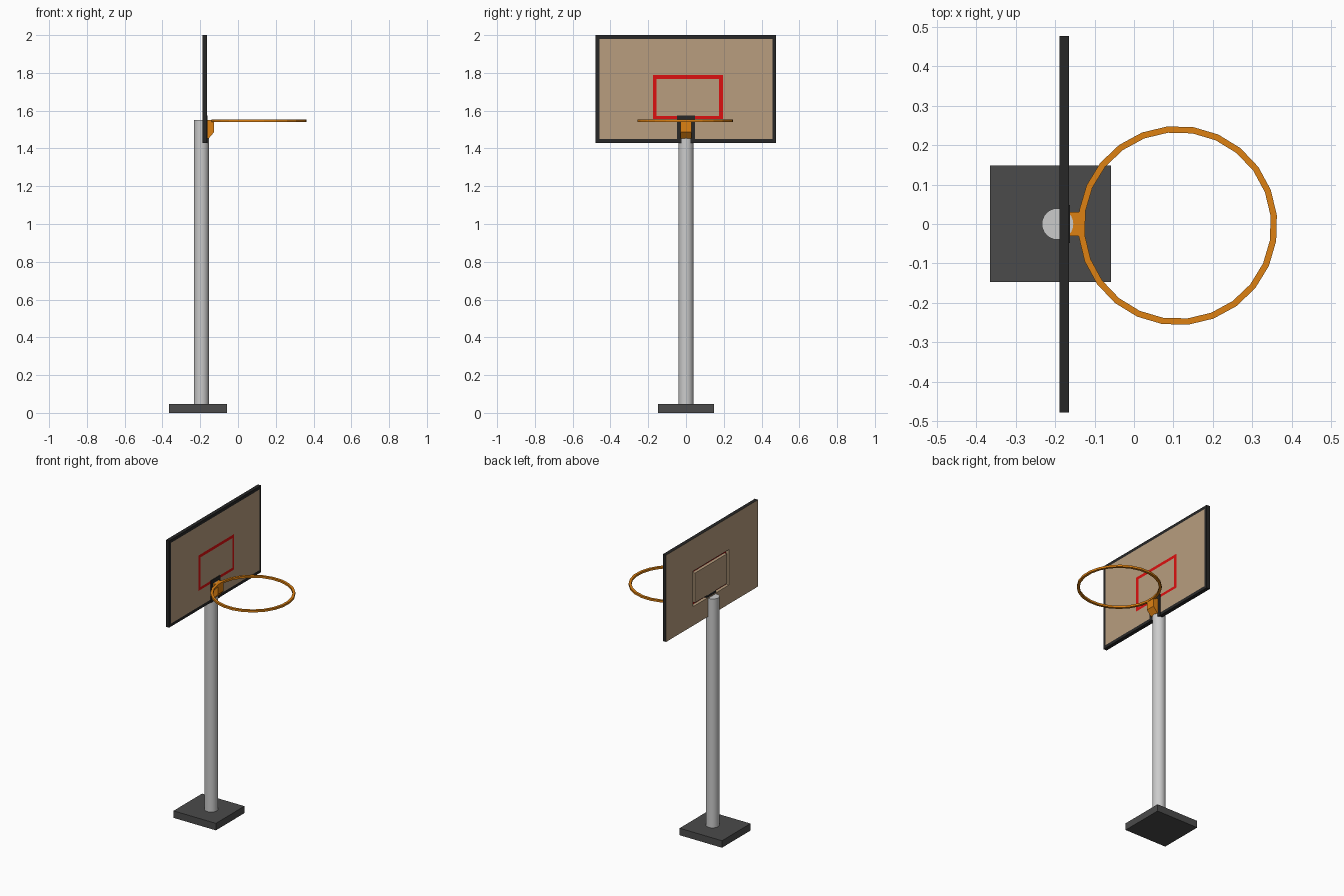
import bpy, bmesh, math

if "Cube" in bpy.data.objects:
    bpy.data.objects.remove(bpy.data.objects["Cube"])


def material(name, rgb):
    m = bpy.data.materials.new(name)
    m.diffuse_color = (*rgb, 1)
    m.use_nodes = True
    m.node_tree.nodes["Principled BSDF"].inputs["Base Color"].default_value = m.diffuse_color
    return m


TAN = material("tan", (0.48, 0.34, 0.21))
BLACK = material("black", (0.02, 0.02, 0.02))
DARK = material("dark_grey", (0.07, 0.07, 0.07))
RED = material("red", (0.72, 0.005, 0.005))
ORANGE = material("orange", (0.73, 0.22, 0.006))


def finish(name, bm, *mats):
    bmesh.ops.recalc_face_normals(bm, faces=bm.faces)
    me = bpy.data.meshes.new(name)
    bm.to_mesh(me)
    bm.free()
    ob = bpy.data.objects.new(name, me)
    bpy.context.collection.objects.link(ob)
    for m in mats:
        me.materials.append(m)
    return ob


def box(name, x, y, z, mat):
    bm = bmesh.new()
    bmesh.ops.create_cube(bm, size=1)
    for v in bm.verts:
        for i, r in enumerate((x, y, z)):
            v.co[i] = (r[0] + r[1]) / 2 + v.co[i] * (r[1] - r[0])
    return finish(name, bm, mat)


def swept_loop(name, sections, *mats):
    """Join closed cross-sections into a closed ring."""
    bm = bmesh.new()
    rows = [[bm.verts.new(p) for p in s] for s in sections]
    for i, a in enumerate(rows):
        b = rows[(i + 1) % len(rows)]
        for j in range(len(a)):
            k = (j + 1) % len(a)
            bm.faces.new((a[j], a[k], b[k], b[j]))
    return finish(name, bm, *mats)


def rect_ring(name, x, outer, inner, *mats):
    """Rectangular ring in the yz plane; rectangles are (y0, y1, z0, z1)."""
    secs = []
    for iy, iz in ((0, 2), (1, 2), (1, 3), (0, 3)):
        o, n = (outer[iy], outer[iz]), (inner[iy], inner[iz])
        secs.append([(x[0], *o), (x[1], *o), (x[1], *n), (x[0], *n)])
    return swept_loop(name, secs, *mats)


# base and pole
PX = -0.194
box("base", (-0.366, -0.058), (-0.147, 0.149), (0, 0.046), DARK)
bpy.ops.mesh.primitive_cylinder_add(vertices=24, radius=0.04, depth=1.51,
                                    location=(PX, 0, 0.795))
pole = bpy.context.object
pole.name = "pole"
bpy.ops.object.shade_smooth_by_angle(angle=math.radians(40))

# backboard: dark border with tan back, tan panel split by the target groove
X0, X1 = -0.189, -0.165
edge = (-0.479, 0.477, 1.43, 2.0)
panel = (-0.459, 0.457, 1.45, 1.98)
target_out = (-0.176, 0.196, 1.555, 1.788)
target_in = (-0.156, 0.176, 1.573, 1.768)
border = rect_ring("board_border", (X0, X1), edge, panel, BLACK, TAN)
for p in border.data.polygons:
    if p.normal.x < -0.5:
        p.material_index = 1
rect_ring("board_panel", (X0, X1), panel, target_out, TAN)
box("target_panel", (X0, X1), target_in[:2], target_in[2:], TAN)
rect_ring("target_square", (X1 - 0.004, X1), target_out, target_in, RED)

# dark mounting plate on the board front
box("mount_plate", (-0.186, -0.162), (-0.048, 0.048), (1.43, 1.575), BLACK)

# hoop bracket with sloped underside
bm = bmesh.new()
prof = [(-0.17, 1.55), (-0.126, 1.55), (-0.126, 1.487), (-0.156, 1.452), (-0.17, 1.452)]
face = bm.faces.new([bm.verts.new((x, -0.03, z)) for x, z in prof])
ext = bmesh.ops.extrude_face_region(bm, geom=[face])
for v in ext["geom"]:
    if isinstance(v, bmesh.types.BMVert):
        v.co.y = 0.03
finish("hoop_bracket", bm, ORANGE)

# faceted hoop
N = 24
sections = []
for i in range(N):
    a = 2 * math.pi * (i + 0.4) / N
    sections.append([(0.111 + r * math.cos(a), -0.004 + r * math.sin(a), z)
                     for r, z in ((0.237, 1.54), (0.253, 1.54), (0.253, 1.553), (0.237, 1.553))])
swept_loop("hoop", sections, ORANGE)
